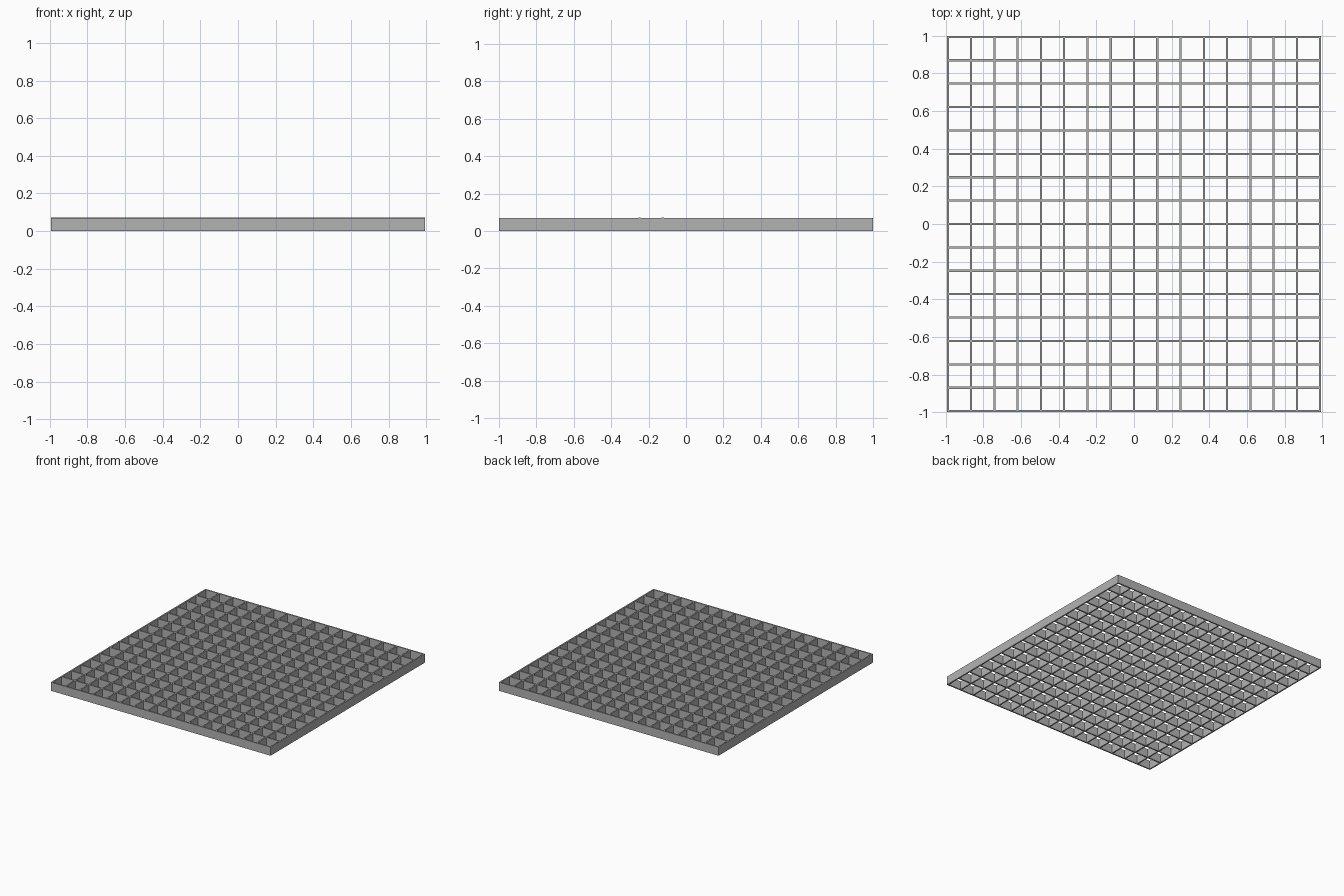
import bpy

if "Cube" in bpy.data.objects:
    bpy.data.objects.remove(bpy.data.objects["Cube"], do_unlink=True)

CELLS = 16
BAR = 0.011
HEIGHT = 0.07
HALF_X, HALF_Y = 0.995, 1.0

grey = bpy.data.materials.new("steel grey")
grey.use_nodes = True
colour = (0.45, 0.45, 0.45, 1)
grey.diffuse_color = colour
grey.node_tree.nodes["Principled BSDF"].inputs["Base Color"].default_value = colour


def bar(name, x, y, width, depth, height):
    """Upright flat bar standing on the ground."""
    bpy.ops.mesh.primitive_cube_add(size=1, location=(x, y, height / 2))
    ob = bpy.context.object
    ob.name = name
    ob.scale = (width, depth, height)
    bpy.ops.object.transform_apply(location=False, rotation=False, scale=True)
    ob.data.materials.append(grey)


def place(i, half):
    """Centre of bar i, with the outer bars flush with the edge."""
    reach = half - BAR / 2
    return -reach + 2 * reach * i / CELLS


for i in range(CELLS + 1):
    # Bars running front to back
    bar(f"long_bar_{i}", place(i, HALF_X), 0, BAR, 2 * HALF_Y, HEIGHT)
    # Bars running side to side; two stand slightly proud
    proud = 0.003 if i in (6, 7) else 0
    bar(f"cross_bar_{i}", 0, place(i, HALF_Y), 2 * HALF_X, BAR, HEIGHT + proud)
